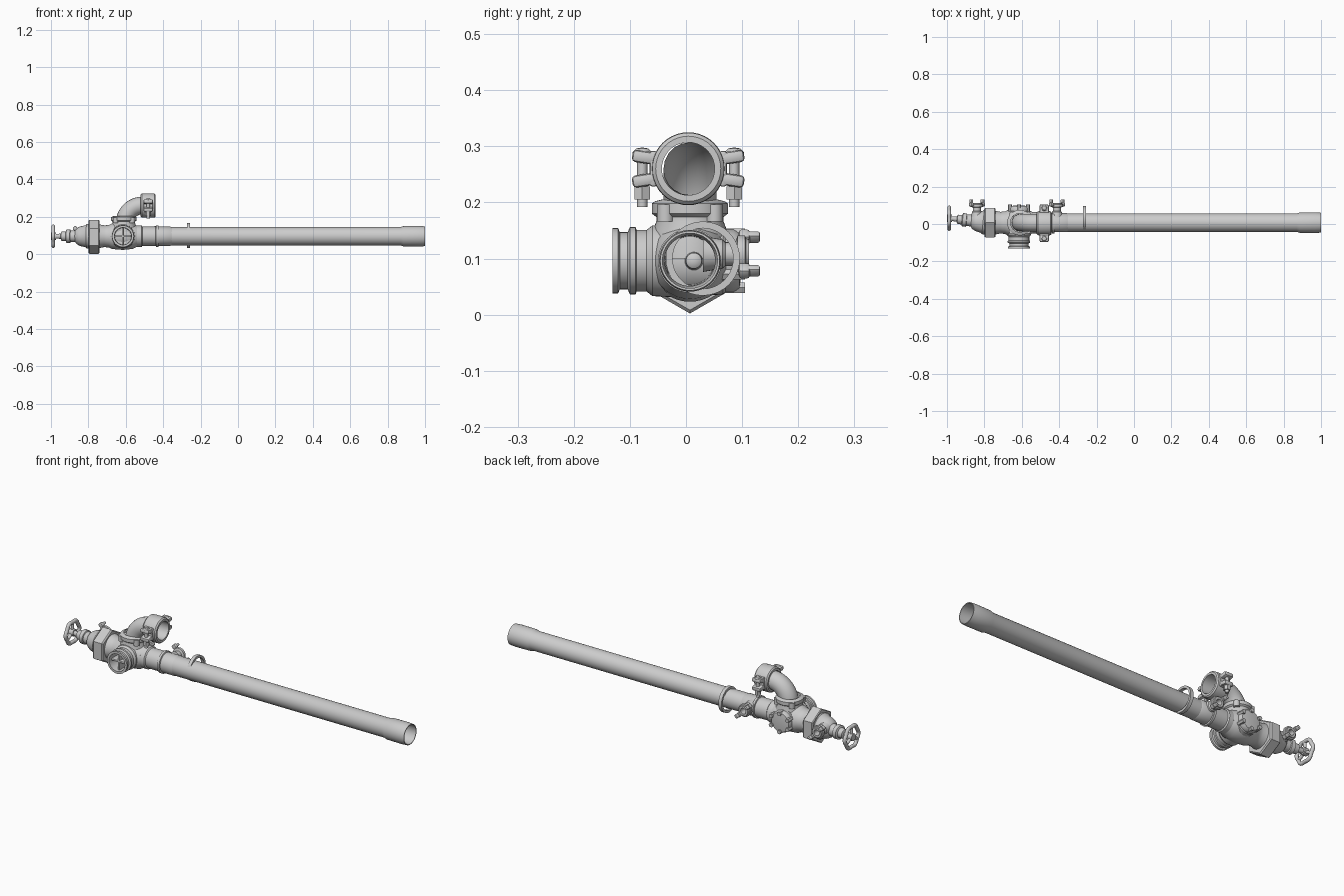
import bpy, bmesh
from math import sin, cos, pi
from mathutils import Vector

CY, CZ = 0.007, 0.096          # main pipe axis


def finish(name, bm, angle=0.6):
    bmesh.ops.remove_doubles(bm, verts=bm.verts, dist=1e-5)
    bmesh.ops.recalc_face_normals(bm, faces=bm.faces)
    me = bpy.data.meshes.new(name)
    bm.to_mesh(me)
    bm.free()
    ob = bpy.data.objects.new(name, me)
    bpy.context.collection.objects.link(ob)
    bpy.ops.object.select_all(action='DESELECT')
    ob.select_set(True)
    bpy.context.view_layer.objects.active = ob
    bpy.ops.object.shade_smooth_by_angle(angle=angle)
    return ob


def lathe(name, origin, axis, profile, segs=40, phase=0.0, loop=False):
    """Revolve (distance, radius) pairs about an axis through origin."""
    q = Vector(axis).to_track_quat('Z', 'Y')
    o = Vector(origin)
    bm = bmesh.new()
    rings = [[bm.verts.new(o + q @ Vector((r * cos(phase + 2 * pi * i / segs),
                                           r * sin(phase + 2 * pi * i / segs), t)))
              for i in range(segs)] for t, r in profile]
    pairs = list(zip(rings, rings[1:])) + ([(rings[-1], rings[0])] if loop else [])
    for a, b in pairs:
        for i in range(segs):
            j = (i + 1) % segs
            bm.faces.new((a[i], a[j], b[j], b[i]))
    return finish(name, bm)


def rod(name, a, b, r, segs=16, phase=0.0):
    a, b = Vector(a), Vector(b)
    n = (b - a).length
    return lathe(name, a, b - a, [(0, 0), (0, r), (n, r), (n, 0)], segs, phase)


def box(name, loc, size, bevel=0.004, rot=(0, 0, 0)):
    bm = bmesh.new()
    bmesh.ops.create_cube(bm, size=1)
    bmesh.ops.scale(bm, vec=size, verts=bm.verts)
    bmesh.ops.bevel(bm, geom=bm.edges[:], offset=bevel, segments=2, affect='EDGES', profile=0.5)
    ob = finish(name, bm)
    ob.location, ob.rotation_euler = loc, rot
    return ob


def tube(name, pts, r, cyclic=False):
    cu = bpy.data.curves.new(name, 'CURVE')
    cu.dimensions = '3D'
    cu.bevel_depth, cu.bevel_resolution = r, 8
    sp = cu.splines.new('POLY')
    sp.points.add(len(pts) - 1)
    for p, c in zip(sp.points, pts):
        p.co = (*c, 1)
    sp.use_cyclic_u, sp.use_smooth = cyclic, True
    ob = bpy.data.objects.new(name, cu)
    bpy.context.collection.objects.link(ob)
    return ob


# long hollow pipe with belled end
lathe("main_pipe", (0, CY, CZ), (1, 0, 0),
      [(-0.56, 0.049), (0.87, 0.049), (0.885, 0.054), (0.97, 0.055), (1.0, 0.053),
       (1.0, 0.049), (0.88, 0.049), (0.86, 0.045), (-0.56, 0.045)], 48, loop=True)

# coupling behind the valve body
lathe("pipe_coupling", (0, CY, CZ), (1, 0, 0),
      [(-0.55, 0.049), (-0.54, 0.057), (-0.515, 0.057), (-0.51, 0.051), (-0.44, 0.051),
       (-0.438, 0.057), (-0.426, 0.057), (-0.424, 0.051), (-0.36, 0.051), (-0.355, 0.048)])

# loose ring around the pipe
RC = Vector((-0.265, 0.03, 0.1))
lathe("pipe_ring", RC, (1, 0, 0),
      [(-0.009, 0.054), (-0.009, 0.066), (0.009, 0.066), (0.009, 0.054)], loop=True)

# valve body, along the pipe
BX = -0.615
lathe("valve_body", (BX, CY, CZ), (1, 0, 0),
      [(-0.13, 0), (-0.13, 0.064), (-0.10, 0.058), (-0.075, 0.06), (-0.06, 0.068), (0, 0.073),
       (0.05, 0.068), (0.07, 0.058), (0.095, 0.052), (0.095, 0.044), (0.02, 0.042), (0.02, 0)])
lathe("valve_plug", (BX, 0.014, CZ), (1, 0, 0),
      [(0.02, 0.034), (0.04, 0.034), (0.045, 0.018), (0.09, 0.014), (0.1, 0)], 24)

# front outlet with grooved lip and inner cross
lathe("front_outlet", (BX, 0, CZ), (0, -1, 0),
      [(0, 0.066), (0.06, 0.063), (0.07, 0.055), (0.088, 0.055), (0.09, 0.06), (0.1, 0.06),
       (0.104, 0.051), (0.118, 0.051), (0.121, 0.058), (0.131, 0.058), (0.131, 0.046),
       (0.06, 0.044), (0.055, 0)])
for d in ((1, 0), (0, 1)):
    box("outlet_cross", (BX, -0.085, CZ), (0.09 if d[0] else 0.01, 0.06, 0.09 if d[1] else 0.01), 0.003)

# back cap with bolts
lathe("back_cap", (BX, 0, CZ), (0, 1, 0),
      [(0, 0.064), (0.066, 0.06), (0.07, 0.056), (0.085, 0.056), (0.095, 0.05), (0.098, 0.03), (0.098, 0)])
for i in range(6):
    a = pi / 6 + i * pi / 3
    x, z = BX + 0.055 * cos(a), CZ + 0.048 * sin(a)
    rod("back_cap_bolt", (x, 0.062, z), (x, 0.105, z), 0.011, 6)

# top neck and flange with bolts
lathe("top_neck", (-0.61, CY, 0.1), (0, 0, 1),
      [(0, 0.07), (0.05, 0.066), (0.066, 0.06), (0.074, 0.06), (0.08, 0.068), (0.098, 0.068),
       (0.102, 0.062), (0.105, 0.05)])
for i in range(4):
    a = pi / 4 + i * pi / 2
    x, y = -0.61 + 0.062 * cos(a), CY + 0.062 * sin(a)
    rod("neck_bolt", (x, y, 0.166), (x, y, 0.196), 0.015, 12)

# elbow sweeping up to the clamp
R, EX, EZ = 0.095, -0.607, 0.26
arc = [(EX, CY, 0.15)] + [(EX + R * (1 - cos(t)), CY, EZ - R + R * sin(t))
                          for t in [i * pi / 24 for i in range(13)]] + [(-0.445, CY, EZ)]
tube("elbow", arc, 0.047)

# clamp coupling with paired ears and bolts
lathe("clamp_ring", (-0.48, 0.004, EZ), (1, 0, 0),
      [(-0.04, 0.047), (-0.04, 0.058), (-0.034, 0.064), (-0.015, 0.065), (0.015, 0.065),
       (0.034, 0.064), (0.04, 0.058), (0.04, 0.047)], loop=True)
for s in (-1, 1):
    y = 0.004 + s * 0.082
    for zs in (-1, 1):
        box("clamp_ear", (-0.48, 0.004 + s * 0.075, EZ + zs * 0.02), (0.05, 0.05, 0.022), 0.007,
            (s * zs * 0.15, 0, 0))
        box("clamp_web", (-0.48, 0.004 + s * 0.062, EZ + zs * 0.012), (0.05, 0.014, 0.04), 0.005)
    rod("clamp_bolt", (-0.48, y, 0.192), (-0.48, y, 0.29), 0.009)
    rod("clamp_nut", (-0.48, y, 0.205), (-0.48, y, 0.228), 0.016, 6)
    lathe("clamp_bolt_head", (-0.48, y, 0.285), (0, 0, 1),
          [(0, 0.017), (0.005, 0.017), (0.011, 0.011), (0.013, 0)])

# hexagonal bonnet nut
lathe("hex_nut", (-0.77, CY, 0.093), (1, 0, 0),
      [(-0.028, 0), (-0.028, 0.087), (-0.024, 0.091), (0.024, 0.091), (0.03, 0.085), (0.03, 0)], 6, pi / 6)

# stepped bonnet and stem, leaning slightly back
lathe("bonnet", (-0.795, 0.01, CZ), (-0.2, 0.021, 0),
      [(-0.01, 0.066), (0.012, 0.066), (0.02, 0.059), (0.05, 0.052), (0.068, 0.042), (0.075, 0.032),
       (0.1, 0.03), (0.102, 0.036), (0.122, 0.036), (0.126, 0.026), (0.15, 0.024),
       (0.153, 0.014), (0.202, 0.011), (0.202, 0)], 32)

# lobed handwheel
W = Vector((-0.988, 0.031, CZ))
rim = [(W.x, W.y + r * cos(a), W.z + r * sin(a))
       for a, r in [(i * pi / 24, 0.055 + 0.003 * cos(i * pi / 4)) for i in range(48)]]
tube("handwheel_rim", rim, 0.0095, True)
for i in range(3):
    a = pi / 2 + i * 2 * pi / 3
    rod("handwheel_spoke", W, W + Vector((0, 0.055 * cos(a), 0.055 * sin(a))), 0.008)
rod("handwheel_hub", W - Vector((0.012, 0, 0)), W + Vector((0.015, 0, 0)), 0.019, 24)

# two claw hose fittings on the back
for x, y0 in ((-0.84, 0.03), (-0.412, 0.03)):
    lathe("claw_fitting", (x, 0, 0.108), (0, 1, 0),
          [(y0, 0.032), (0.065, 0.026), (0.07, 0.021), (0.088, 0.021), (0.092, 0.033),
           (0.105, 0.033), (0.107, 0.028), (0.112, 0.026), (0.112, 0.015), (0.08, 0.014), (0.08, 0)], 28)
    for s in (-1, 1):
        px, pz = x + s * 0.03, 0.108 - s * 0.03
        box("claw_arm", (px, 0.104, pz), (0.022, 0.02, 0.022), 0.005, (0, pi / 4, 0))
        box("claw_tip", (px, 0.119, pz), (0.013, 0.026, 0.02), 0.004, (0, pi / 4, 0))
